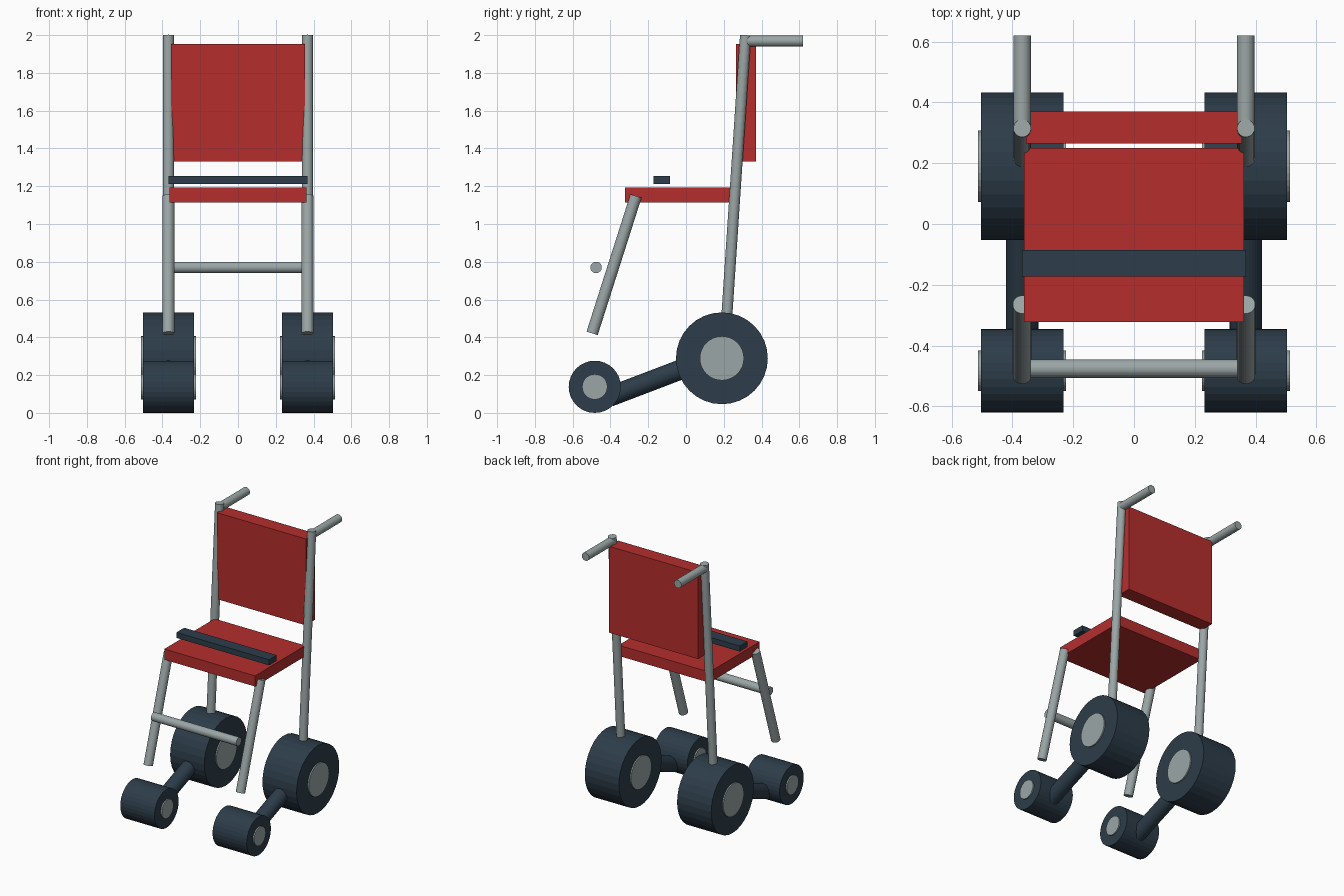
import bpy
from mathutils import Vector

cube = bpy.data.objects.get("Cube")
if cube:
    bpy.data.objects.remove(cube, do_unlink=True)


def material(name, rgb):
    m = bpy.data.materials.new(name)
    m.use_nodes = True
    m.diffuse_color = (*rgb, 1)
    m.node_tree.nodes["Principled BSDF"].inputs["Base Color"].default_value = (*rgb, 1)
    return m


RED = material("red fabric", (0.46, 0.027, 0.027))
METAL = material("grey metal", (0.33, 0.38, 0.38))
DARK = material("dark rubber", (0.026, 0.046, 0.068))


def finish(name, mat):
    ob = bpy.context.object
    ob.name = name
    ob.data.materials.append(mat)
    return ob


def box(name, mat, low, high):
    low, high = Vector(low), Vector(high)
    bpy.ops.mesh.primitive_cube_add(size=1, location=(low + high) / 2)
    ob = finish(name, mat)
    ob.scale = high - low


def rod(name, mat, start, end, radius, sides=32):
    start, end = Vector(start), Vector(end)
    axis = end - start
    bpy.ops.mesh.primitive_cylinder_add(vertices=sides, radius=radius,
                                        depth=axis.length, location=(start + end) / 2)
    ob = finish(name, mat)
    ob.rotation_euler = axis.to_track_quat('Z', 'Y').to_euler()


def wheel(name, x, y, z, radius, hub_radius):
    rod(name + "_tyre", DARK, (x - 0.136, y, z), (x + 0.136, y, z), radius)
    rod(name + "_hub", METAL, (x - 0.145, y, z), (x + 0.145, y, z), hub_radius)


# Upholstery and lap strap
box("seat", RED, (-0.362, -0.322, 1.115), (0.362, 0.25, 1.192))
box("backrest", RED, (-0.355, 0.265, 1.33), (0.355, 0.37, 1.953))
box("lap_strap", DARK, (-0.369, -0.173, 1.213), (0.369, -0.086, 1.253))

# Frame and wheels, one set per side
for side, s in (("left", 1), ("right", -1)):
    x = 0.368 * s
    rod(side + "_back_post", METAL, (x, 0.2, 0.27), (x, 0.315, 2.0), 0.029)
    rod(side + "_push_handle", METAL, (x, 0.325, 1.969), (x, 0.62, 1.969), 0.029)
    rod(side + "_front_leg", METAL, (x, -0.497, 0.421), (x, -0.265, 1.148), 0.031)
    rod(side + "_wheel_arm", DARK, (x, -0.404, 0.086), (x, 0.0, 0.24), 0.053)
    wheel(side + "_rear_wheel", x, 0.19, 0.289, 0.243, 0.117)
    wheel(side + "_front_wheel", x, -0.483, 0.138, 0.138, 0.067)

# Foot rest bar
rod("foot_bar", METAL, (-0.34, -0.476, 0.77), (0.34, -0.476, 0.77), 0.03)
